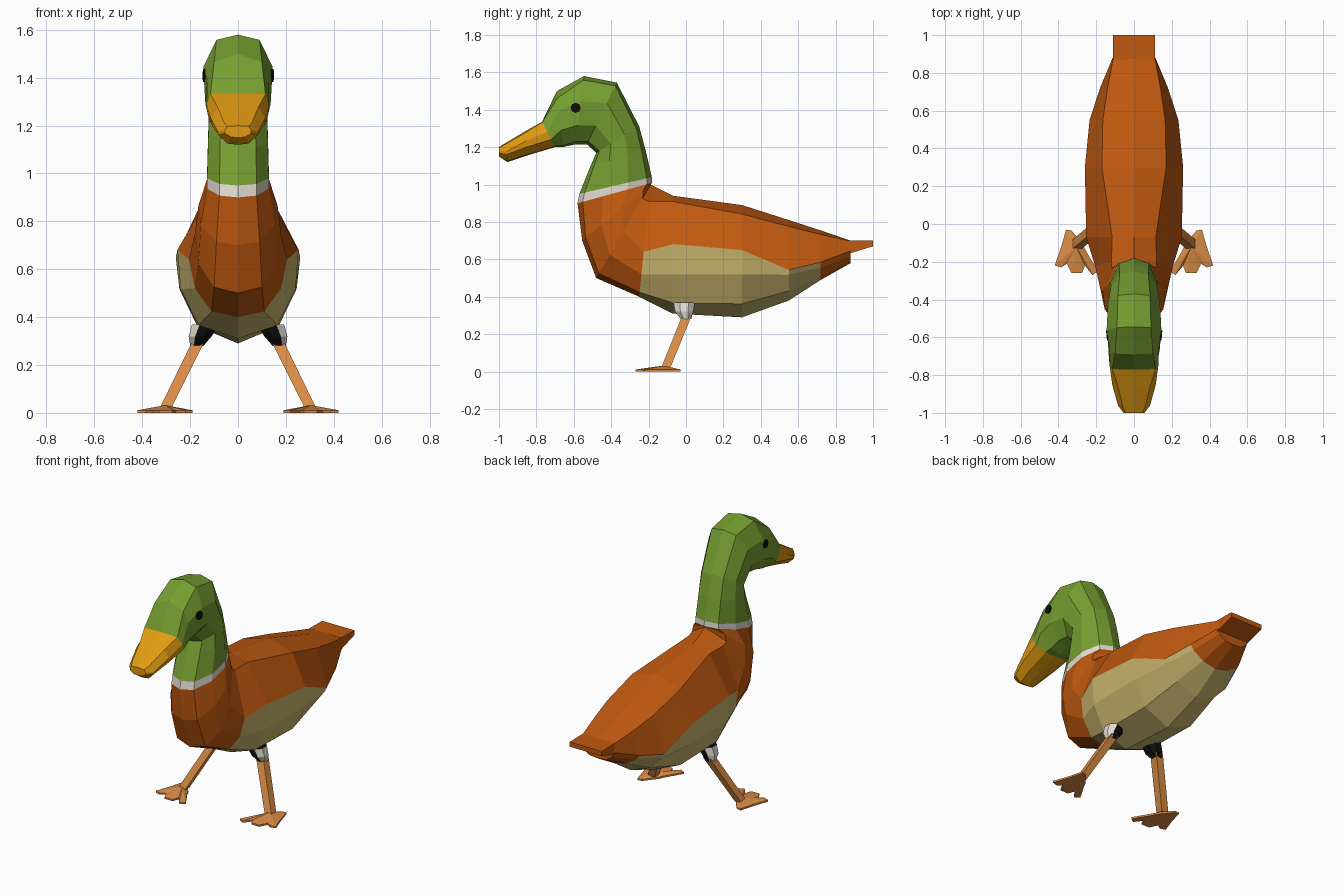
import bpy, bmesh, math
from mathutils import Vector
from mathutils.bvhtree import BVHTree

if "Cube" in bpy.data.objects:
    bpy.data.objects.remove(bpy.data.objects["Cube"])


def material(name, rgb):
    m = bpy.data.materials.new(name)
    m.diffuse_color = (*rgb, 1)
    m.use_nodes = True
    m.node_tree.nodes["Principled BSDF"].inputs["Base Color"].default_value = m.diffuse_color
    return m


BROWN = material("chestnut brown", (0.53, 0.10, 0.005))
CREAM = material("cream", (0.59, 0.47, 0.16))
GREEN = material("head green", (0.18, 0.34, 0.03))
WHITE = material("off white", (0.75, 0.71, 0.64))
YELLOW = material("beak yellow", (0.76, 0.33, 0.006))
ORANGE = material("leg orange", (0.70, 0.26, 0.06))
BLACK = material("black", (0.004, 0.004, 0.004))


def finish(name, bm, mats):
    bmesh.ops.recalc_face_normals(bm, faces=bm.faces)
    me = bpy.data.meshes.new(name)
    bm.to_mesh(me)
    ob = bpy.data.objects.new(name, me)
    bpy.context.collection.objects.link(ob)
    for m in mats:
        me.materials.append(m)
    return ob


def ring(top, bottom, sides):
    """Symmetric closed section between two (y, z) points; sides = (fraction, half width)."""
    t, b = Vector((0, *top)), Vector((0, *bottom))
    half = [t.lerp(b, f) + Vector((w, 0, 0)) for f, w in sides]
    return [t] + half + [b] + [Vector((-p.x, p.y, p.z)) for p in reversed(half)]


def loft(name, rings, mats, rule=lambda span, seg: 0, caps=(False, False)):
    bm = bmesh.new()
    vs = [[bm.verts.new(p) for p in r] for r in rings]
    n = len(rings[0])
    for i in range(len(vs) - 1):
        for k in range(n):
            j = (k + 1) % n
            f = bm.faces.new((vs[i][k], vs[i][j], vs[i + 1][j], vs[i + 1][k]))
            f.material_index = rule(i, min(k, n - 1 - k))
    for use, loop in zip(caps, (vs[0], vs[-1])):
        if use:
            bm.faces.new(loop)
    return finish(name, bm, mats), BVHTree.FromBMesh(bm)


def oval(w):
    return [(0.07, w * 0.62), (0.33, w), (0.66, w), (0.93, w * 0.6)]


# Body: sections from the rump forward, fanning up to the base of the neck
collar_low = ring((-0.18, 1.01), (-0.58, 0.90), oval(0.13))
collar_high = ring((-0.183, 1.04), (-0.57, 0.95), oval(0.129))
body = [
    ring((0.88, 0.70), (0.88, 0.58), [(0.02, 0.11), (0.45, 0.113), (0.7, 0.10), (0.95, 0.06)]),
    ring((0.72, 0.755), (0.72, 0.49), [(0.08, 0.14), (0.64, 0.18), (0.75, 0.16), (0.92, 0.09)]),
    ring((0.55, 0.81), (0.55, 0.38), [(0.08, 0.165), (0.62, 0.235), (0.68, 0.222), (0.88, 0.14)]),
    ring((0.30, 0.89), (0.30, 0.29), [(0.08, 0.17), (0.40, 0.26), (0.62, 0.245), (0.88, 0.17)]),
    ring((-0.07, 0.94), (-0.07, 0.31), [(0.05, 0.115), (0.41, 0.253), (0.67, 0.24), (0.91, 0.165)]),
    ring((-0.19, 1.0), (-0.25, 0.40), [(0.15, 0.12), (0.6, 0.205), (0.8, 0.18), (0.96, 0.11)]),
    ring((-0.188, 1.0), (-0.48, 0.50), [(0.15, 0.12), (0.5, 0.18), (0.75, 0.165), (0.95, 0.10)]),
    ring((-0.185, 1.005), (-0.555, 0.70), [(0.12, 0.11), (0.45, 0.165), (0.72, 0.155), (0.95, 0.09)]),
    collar_low,
]
loft("body", body, [BROWN, CREAM],
     lambda span, seg: 1 if 1 <= span <= 4 and seg >= 2 else 0, (True, False))

# Tail: thin wedge behind the rump
bm = bmesh.new()
quads = [[bm.verts.new((x, y, z)) for y, z in ((0.87, 0.702), (1.0, 0.70), (1.0, 0.67), (0.87, 0.63))]
         for x in (-0.112, 0.112)]
for q in quads:
    bm.faces.new(q)
for k in range(4):
    j = (k + 1) % 4
    bm.faces.new((quads[0][k], quads[0][j], quads[1][j], quads[1][k]))
finish("tail", bm, [BROWN])

# White collar band
loft("collar", [collar_low, collar_high], [WHITE])

# Neck and head
beak_root = ring((-0.77, 1.335), (-0.70, 1.20), [(0.02, 0.115), (0.4, 0.13), (0.7, 0.125), (0.97, 0.07)])
head = [
    collar_high,
    ring((-0.215, 1.18), (-0.51, 1.10), oval(0.125)),
    ring((-0.25, 1.31), (-0.48, 1.17), oval(0.122)),
    ring((-0.37, 1.545), (-0.53, 1.215), [(0.05, 0.085), (0.33, 0.138), (0.7, 0.125), (0.95, 0.06)]),
    ring((-0.545, 1.58), (-0.59, 1.215), [(0.06, 0.09), (0.37, 0.145), (0.72, 0.138), (0.96, 0.07)]),
    ring((-0.69, 1.50), (-0.66, 1.20), [(0.12, 0.10), (0.35, 0.128), (0.7, 0.136), (0.97, 0.07)]),
    beak_root,
]
_, head_tree = loft("head", head, [GREEN])

# Beak
loft("beak", [
    beak_root,
    ring((-0.86, 1.285), (-0.84, 1.158), [(0.06, 0.085), (0.4, 0.115), (0.65, 0.11), (0.95, 0.06)]),
    ring((-0.965, 1.222), (-0.955, 1.12), [(0.06, 0.06), (0.45, 0.085), (0.6, 0.082), (0.95, 0.045)]),
    ring((-1.0, 1.20), (-1.0, 1.15), [(0.06, 0.045), (0.4, 0.055), (0.65, 0.055), (0.95, 0.03)]),
], [YELLOW], caps=(False, True))

# Foot outline with three webbed toes (right side)
FOOT = [(0.27, -0.11), (0.33, -0.035), (0.36, -0.03), (0.385, -0.12), (0.42, -0.22), (0.385, -0.23),
        (0.355, -0.21), (0.33, -0.26), (0.275, -0.26), (0.26, -0.22), (0.22, -0.27), (0.19, -0.25), (0.25, -0.15)]


def tube(bm, a, b, ra, rb, sides):
    """Tapered horizontal-ended limb."""
    loops = [[bm.verts.new(Vector(c) + Vector((r * math.cos(t), r * math.sin(t), 0)))
              for t in (2 * math.pi * (k + 0.5) / sides for k in range(sides))]
             for c, r in ((a, ra), (b, rb))]
    for k in range(sides):
        j = (k + 1) % sides
        bm.faces.new((loops[0][k], loops[0][j], loops[1][j], loops[1][k]))
    bm.faces.new(loops[0])
    bm.faces.new(loops[1])


for side, s in (("right", 1), ("left", -1)):
    # Thigh cuff: white outside, black elsewhere
    bm = bmesh.new()
    tube(bm, (s * 0.135, -0.01, 0.37), (s * 0.158, -0.01, 0.32), 0.062, 0.052, 8)
    tube(bm, (s * 0.158, -0.01, 0.32), (s * 0.172, 0.0, 0.28), 0.052, 0.03, 8)
    bmesh.ops.recalc_face_normals(bm, faces=bm.faces)
    for f in bm.faces:
        f.material_index = 0 if f.normal.x * s > 0.55 else 1
    finish(side + "_thigh", bm, [WHITE, BLACK])

    # Shin
    bm = bmesh.new()
    tube(bm, (s * 0.165, 0.005, 0.30), (s * 0.305, -0.11, 0.015), 0.036, 0.034, 4)
    finish(side + "_shin", bm, [ORANGE])

    # Foot
    bm = bmesh.new()
    low = [bm.verts.new((s * x, y, 0)) for x, y in FOOT]
    high = [bm.verts.new((s * x, y, 0.011)) for x, y in FOOT]
    apex = bm.verts.new((s * 0.305, -0.12, 0.032))
    bm.faces.new(low)
    for k in range(len(FOOT)):
        j = (k + 1) % len(FOOT)
        bm.faces.new((low[k], low[j], high[j], high[k]))
        bm.faces.new((high[k], high[j], apex))
    finish(side + "_foot", bm, [ORANGE])

    # Eye: thin disc laid on the side of the head
    hit, normal, _, _ = head_tree.ray_cast(Vector((s, -0.59, 1.41)), Vector((-s, 0, 0)))
    if normal.x * s < 0:
        normal = -normal
    bm = bmesh.new()
    bmesh.ops.create_cone(bm, cap_ends=True, segments=8, radius1=0.027, radius2=0.027, depth=0.009)
    ob = finish(side + "_eye", bm, [BLACK])
    ob.location = hit + normal * 0.001
    ob.rotation_euler = normal.to_track_quat('Z', 'Y').to_euler()
